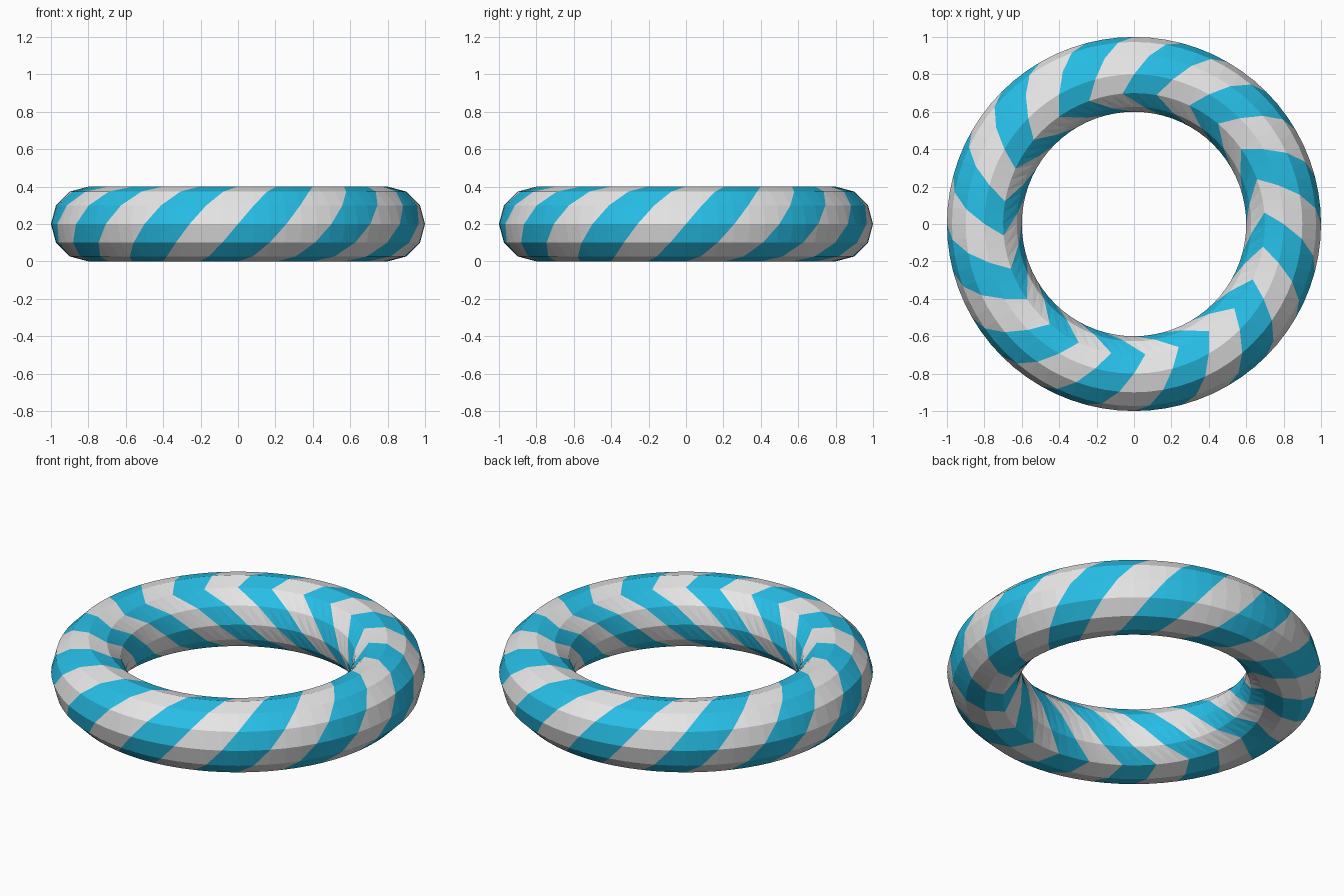
import bpy, bmesh
from math import radians, sin, cos

if "Cube" in bpy.data.objects:
    bpy.data.objects.remove(bpy.data.objects["Cube"], do_unlink=True)

MAJOR, MINOR = 0.8, 0.2
ROWS, COLS = 12, 72
STEP = 360 / COLS


def material(name, rgb):
    m = bpy.data.materials.new(name)
    m.use_nodes = True
    m.diffuse_color = (*rgb, 1)
    m.node_tree.nodes["Principled BSDF"].inputs["Base Color"].default_value = (*rgb, 1)
    return m


def twist(row):
    """Stripe slant in degrees: a slow climb outside, a quick return inside."""
    k = (row + 4) % ROWS - 4
    return 5 * k if k <= 4 else 20 - 10 * (k - 4)


def point(row, col):
    around = radians(col * STEP + twist(row) - 90)
    tube = radians(row * 360 / ROWS)
    r = MAJOR + MINOR * cos(tube)
    return (r * cos(around), r * sin(around), MINOR + MINOR * sin(tube))


# Ring with columns slanted along the stripes
bm = bmesh.new()
verts = [[bm.verts.new(point(r, c)) for c in range(COLS)] for r in range(ROWS)]
for r in range(ROWS):
    low, high = verts[r], verts[(r + 1) % ROWS]
    for c in range(COLS):
        n = (c + 1) % COLS
        face = bm.faces.new((low[c], low[n], high[n], high[c]))
        face.material_index = (c // 3) % 2
bmesh.ops.triangulate(bm, faces=bm.faces[:], quad_method='SHORT_EDGE')
bmesh.ops.recalc_face_normals(bm, faces=bm.faces[:])

mesh = bpy.data.meshes.new("striped_ring")
bm.to_mesh(mesh)
bm.free()
mesh.materials.append(material("sky blue", (0.02, 0.52, 0.8)))
mesh.materials.append(material("soft white", (0.8, 0.8, 0.8)))
ring = bpy.data.objects.new("striped_ring", mesh)
bpy.context.collection.objects.link(ring)
